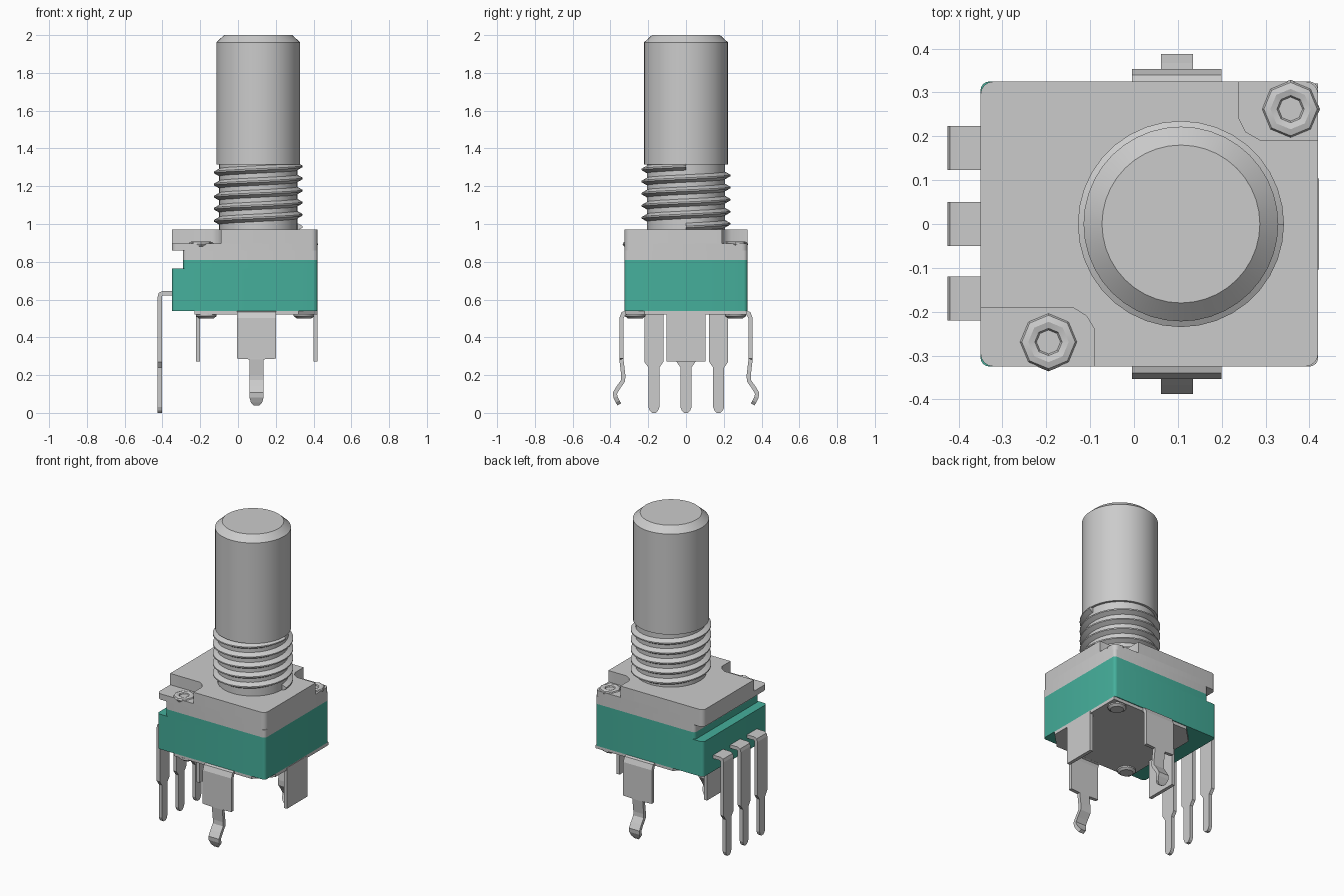
import bpy, bmesh, math
from mathutils import Vector

if "Cube" in bpy.data.objects:
    bpy.data.objects.remove(bpy.data.objects["Cube"])

green = bpy.data.materials.new("green")
green.diffuse_color = (0.06, 0.43, 0.33, 1)
green.use_nodes = True
green.node_tree.nodes["Principled BSDF"].inputs["Base Color"].default_value = green.diffuse_color
SX = 0.107  # shaft axis


def make(name, bm, mat=None, smooth=False):
    bmesh.ops.recalc_face_normals(bm, faces=bm.faces)
    me = bpy.data.meshes.new(name)
    bm.to_mesh(me)
    bm.free()
    ob = bpy.data.objects.new(name, me)
    bpy.context.collection.objects.link(ob)
    if mat:
        me.materials.append(mat)
    if smooth:
        bpy.ops.object.select_all(action='DESELECT')
        ob.select_set(True)
        bpy.context.view_layer.objects.active = ob
        bpy.ops.object.shade_smooth_by_angle(angle=math.radians(35))
    return ob


def prism(name, pts, z0, z1, mat=None):
    bm = bmesh.new()
    lo = [bm.verts.new((x, y, z0)) for x, y in pts]
    hi = [bm.verts.new((x, y, z1)) for x, y in pts]
    bm.faces.new(lo)
    bm.faces.new(hi)
    n = len(pts)
    for i in range(n):
        j = (i + 1) % n
        bm.faces.new((lo[i], lo[j], hi[j], hi[i]))
    return make(name, bm, mat, True)


def corner(x, y, a0, r=0.03):
    """Rounded corner arc around its centre, starting at a0 degrees."""
    a = math.radians(a0)
    cx = x - r * (1 if a0 in (0, 270) else -1)
    cy = y - r * (1 if a0 in (0, 90) else -1)
    return [(cx + r * math.cos(a + t * math.pi / 8), cy + r * math.sin(a + t * math.pi / 8))
            for t in range(5)]


def rounded(x0, x1, y, r=0.03):
    return corner(x1, y, 0, r) + corner(x0, y, 90, r) + corner(x0, -y, 180, r) + corner(x1, -y, 270, r)


def lathe(name, prof, x, y, n, closed=False, smooth=True):
    bm = bmesh.new()
    rings = [[bm.verts.new((x + r * math.cos(2 * math.pi * i / n), y + r * math.sin(2 * math.pi * i / n), z))
              for i in range(n)] for r, z in prof]
    pairs = list(zip(rings, rings[1:])) + ([(rings[-1], rings[0])] if closed else [])
    for a, b in pairs:
        for i in range(n):
            j = (i + 1) % n
            bm.faces.new((a[i], a[j], b[j], b[i]))
    if not closed:
        bm.faces.new(rings[0])
        bm.faces.new(rings[-1])
    return make(name, bm, None, smooth)


def ribbon(name, rows, place, thick=0.022):
    """Bent sheet strip: rows of (offset, z, half width), place maps (offset, side, z)."""
    bm = bmesh.new()
    vs = [(bm.verts.new(place(o, -w, z)), bm.verts.new(place(o, w, z))) for o, z, w in rows]
    for (a, b), (c, d) in zip(vs, vs[1:]):
        bm.faces.new((a, b, d, c))
    ob = make(name, bm)
    m = ob.modifiers.new("thickness", 'SOLIDIFY')
    m.thickness = thick
    m.offset = 0
    m.use_even_offset = True
    return ob


# Green housing, with a ledge on the pin side
prism("housing", rounded(-0.35, 0.42, 0.325, 0.02), 0.54, 0.765, green)
prism("housing_upper", rounded(-0.29, 0.42, 0.325, 0.02), 0.765, 0.81, green)

# Grey cover: lower body, overhanging flange, top with two recessed corners
prism("cover_lower", rounded(-0.29, 0.42, 0.325, 0.02), 0.81, 0.86)
prism("cover_flange", rounded(-0.35, 0.42, 0.325), 0.86, 0.897)
top = ([(0.42, 0.19), (0.29, 0.19), (0.255, 0.21), (0.24, 0.24), (0.24, 0.325)] + corner(-0.35, 0.325, 90)
       + [(-0.35, -0.19), (-0.14, -0.19), (-0.108, -0.21), (-0.09, -0.24), (-0.09, -0.325)]
       + corner(0.42, -0.325, 270))
prism("cover_top", top, 0.897, 0.97)

# Bottom plate with two clipped corners
prism("bottom_plate", [(0.42, 0.32), (-0.13, 0.32), (-0.23, 0.22), (-0.23, -0.32), (0.32, -0.32), (0.42, -0.22)],
      0.52, 0.54)

# Rivets: rolled rings on top, low heads underneath
for i, (x, y) in enumerate([(0.357, 0.262), (-0.195, -0.269)]):
    ring = [(0.046 + 0.021 * math.cos(k * math.pi / 4), 0.893 + 0.015 * math.sin(k * math.pi / 4)) for k in range(8)]
    lathe(f"rivet_ring_{i}", ring, x, y, 8, True)
    bx = 0.35 if i == 0 else -0.168
    lathe(f"rivet_head_{i}", [(0.055, 0.525), (0.055, 0.512), (0.04, 0.501), (0.02, 0.501)], bx, y, 12)

# Shaft and threaded neck
lathe("shaft", [(0.222, 1.315), (0.222, 1.962), (0.18, 2.0)], SX, 0, 40)
lathe("neck", [(0.207, 0.96), (0.207, 1.32)], SX, 0, 40)
bm = bmesh.new()
turns, seg, pitch = 5, 36, 0.064
loops = []
for i in range(turns * seg + 1):
    a, z = 2 * math.pi * i / seg, 0.985 + pitch * i / seg
    loops.append([bm.verts.new((SX + r * math.cos(a), r * math.sin(a), z + dz))
                  for r, dz in ((0.2, -0.024), (0.235, -0.004), (0.235, 0.004), (0.2, 0.024))])
for a, b in zip(loops, loops[1:]):
    for k in range(4):
        bm.faces.new((a[k], a[(k + 1) % 4], b[(k + 1) % 4], b[k]))
bm.faces.new(loops[0])
bm.faces.new(loops[-1])
make("thread", bm, None, True)

# Hooked mounting tabs, front and back
hook = [(0.315, 0.53, 0.102), (0.332, 0.525, 0.102), (0.342, 0.5, 0.102), (0.342, 0.287, 0.102),
        (0.342, 0.284, 0.037), (0.332, 0.2, 0.037), (0.333, 0.17, 0.037), (0.358, 0.135, 0.037),
        (0.376, 0.105, 0.037), (0.374, 0.085, 0.037), (0.362, 0.06, 0.03), (0.353, 0.045, 0.016)]
for s, name in ((-1, "front_tab"), (1, "back_tab")):
    ribbon(name, hook, lambda o, w, z, s=s: (0.098 + w, s * o, z))

# Plain side tabs
for x, name in ((0.411, "right_tab"), (-0.212, "left_tab")):
    ribbon(name, [(x, 0.535, 0.104), (x, 0.272, 0.104)], lambda o, w, z: (o, w, z))

# Three contact pins
pin = [(-0.3, 0.633, 0.05), (-0.4, 0.633, 0.05), (-0.41, 0.628, 0.05), (-0.414, 0.615, 0.05),
       (-0.414, 0.27, 0.05), (-0.414, 0.24, 0.029), (-0.414, 0.03, 0.029), (-0.414, 0.012, 0.022), (-0.414, 0.0, 0.01)]
for i, y in enumerate((-0.17, 0.0, 0.173)):
    ribbon(f"pin_{i}", pin, lambda o, w, z, y=y: (o, y + w, z))
